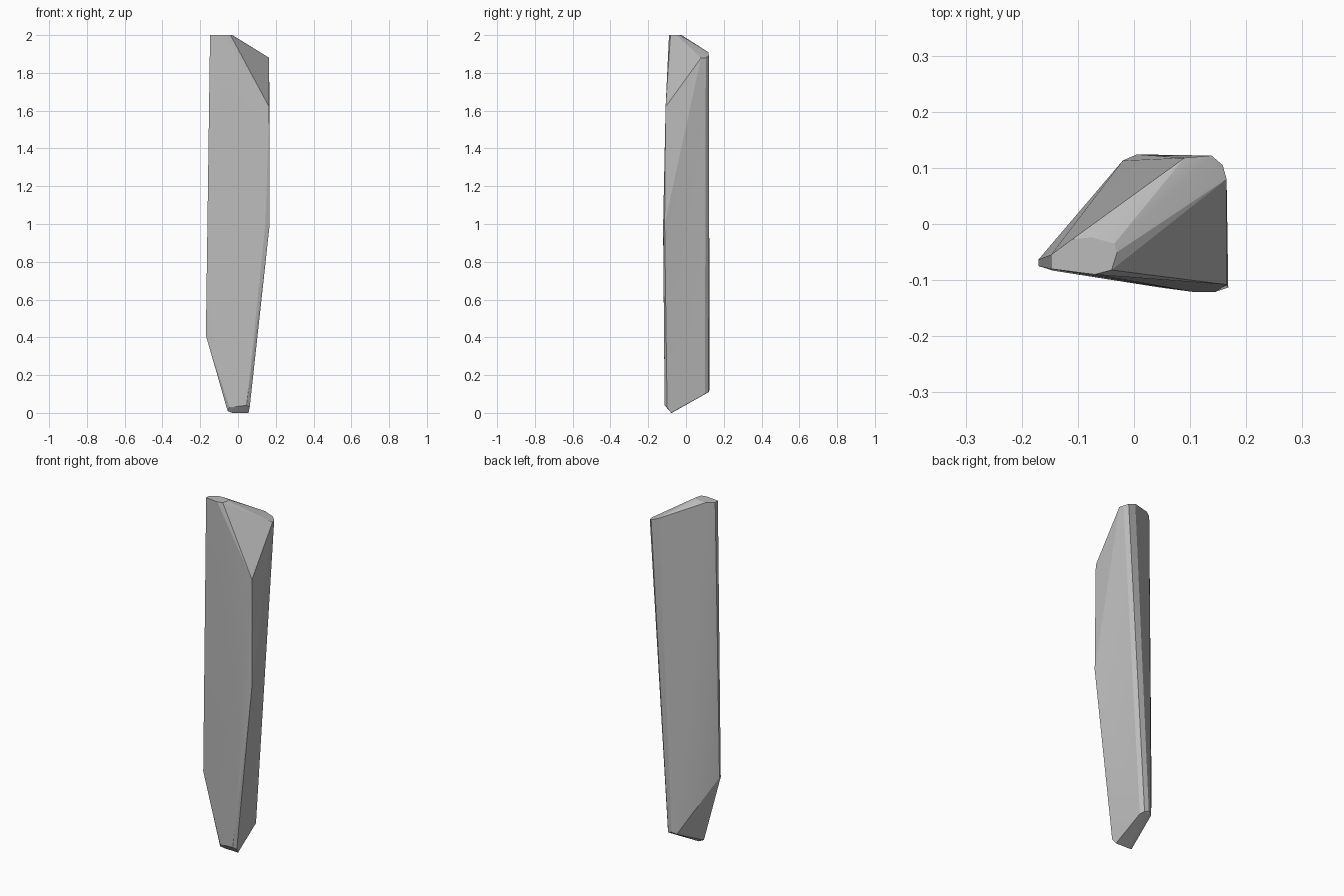
import bpy, bmesh, math

cube = bpy.data.objects.get("Cube")
if cube:
    bpy.data.objects.remove(cube, do_unlink=True)

# Single stone colour
stone = bpy.data.materials.new("stone_grey")
stone.use_nodes = True
grey = (0.5, 0.5, 0.5, 1)
stone.diffuse_color = grey
bsdf = stone.node_tree.nodes["Principled BSDF"]
bsdf.inputs["Base Color"].default_value = grey
bsdf.inputs["Roughness"].default_value = 0.9

# Small flat crown at the tip
crown = [(-.148, -.055, 2), (-.148, -.08, 2), (-.07, -.09, 2), (-.04, -.082, 2),
         (-.03, -.05, 2), (-.035, -.035, 2), (-.075, -.024, 2), (-.11, -.027, 2)]
# Rounded upper back shoulder
shoulder = [(.09, .118, 1.91), (.138, .122, 1.89), (.158, .105, 1.88), (.165, .08, 1.88)]
# Front edge beside the broken corner
front_ridge = [(.165, -.108, 1.62), (.168, -.113, 1), (.145, -.121, 1), (.105, -.121, .95)]
# Thin left edge
left_ridge = [(-.17, -.063, .41), (-.17, -.075, .41), (-.145, -.083, .4)]
# Blunt, slanted foot
foot = [(-.055, -.085, .01), (-.03, -.075, 0), (.055, -.078, 0), (-.045, -.098, .03),
        (.045, -.113, .04), (.062, -.1, .03),
        (-.02, .113, .11), (.005, .124, .12), (.03, .12, .11), (.045, .1, .1)]

# Wrap the corners in one faceted skin
bm = bmesh.new()
for corner in crown + shoulder + front_ridge + left_ridge + foot:
    bm.verts.new(corner)
hull = bmesh.ops.convex_hull(bm, input=bm.verts[:])
loose = {v for v in hull["geom_interior"] + hull["geom_unused"]
         if isinstance(v, bmesh.types.BMVert) and not v.link_faces}
bmesh.ops.delete(bm, geom=list(loose), context="VERTS")
bmesh.ops.dissolve_limit(bm, angle_limit=math.radians(1),
                         verts=bm.verts[:], edges=bm.edges[:])
bmesh.ops.recalc_face_normals(bm, faces=bm.faces[:])

mesh = bpy.data.meshes.new("stone_shard")
bm.to_mesh(mesh)
bm.free()
mesh.materials.append(stone)
shard = bpy.data.objects.new("stone_shard", mesh)
bpy.context.collection.objects.link(shard)

# Soften only the shallow facets
bpy.context.view_layer.objects.active = shard
shard.select_set(True)
bpy.ops.object.shade_smooth_by_angle(angle=math.radians(15))
